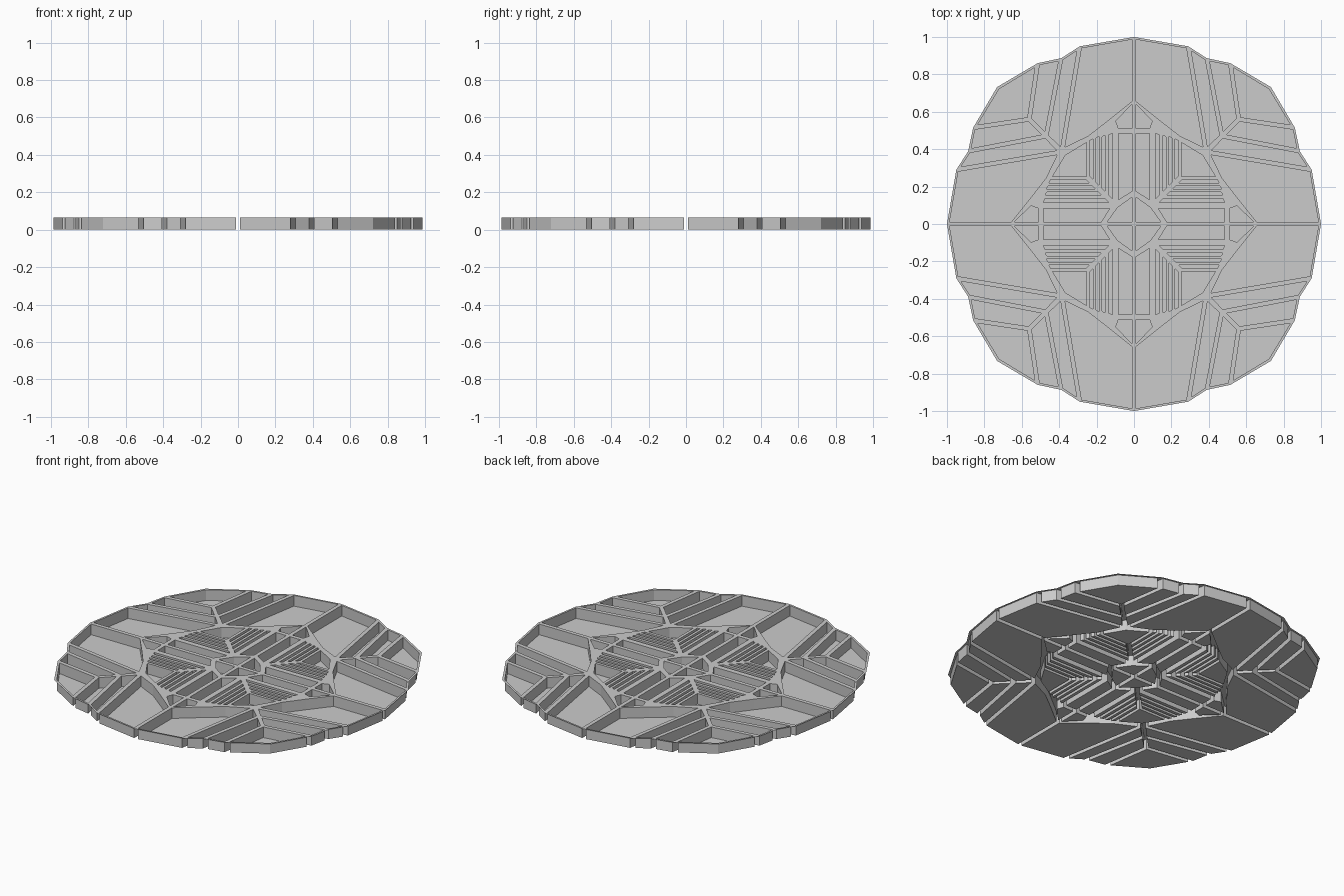
import bpy, bmesh
from mathutils import Vector

if "Cube" in bpy.data.objects:
    bpy.data.objects.remove(bpy.data.objects["Cube"])

H = 0.065   # height of the lattice above the tray floors
W = 0.012   # half width of the lattice bars

def inset(pts, d):
    """Shrink a counter-clockwise or clockwise polygon by d with mitred corners."""
    p = [Vector(q) for q in pts]
    n = len(p)
    area = sum(p[i].x * p[(i + 1) % n].y - p[(i + 1) % n].x * p[i].y for i in range(n))
    s = 1 if area > 0 else -1
    out = []
    for i in range(n):
        e1 = (p[i] - p[i - 1]).normalized()
        e2 = (p[(i + 1) % n] - p[i]).normalized()
        n1 = Vector((-e1.y, e1.x)) * s
        n2 = Vector((-e2.y, e2.x)) * s
        out.append(tuple(p[i] + (n1 + n2) * d / (1 + n1.dot(n2))))
    return out

def swap(pts):
    return [(y, x) for x, y in pts]

# Panels of one eighth, between the y axis and the diagonal
eighth = [
    inset([(0, 1), (.29, .95), (.385, .39), (.24, .46), (.13, .545), (0, .65)], W),  # outer field
    inset([(.385, .39), (.47, .47), (.39, .885), (.29, .95)], W),                   # ray strips
    inset([(.47, .47), (.56, .56), (.515, .86), (.39, .885)], W),
    [(.012, .64), (.097, .55), (.083, .51), (.012, .51)],                           # star tip
    [(.012, .485), (.083, .485), (.083, .13), (.012, .175)],                        # axis panel
]
# Comb strips ending on the diagonal
for a, b, top in ((.116, .136, .485), (.154, .172, .475), (.188, .204, .468), (.220, .237, .455)):
    eighth.append([(a, a + .02), (b, b + .02), (b, top - .01), (a, top)])

# Panels that straddle the diagonal
quarter = [
    [(.012, .012), (.142, .012), (.088, .088), (.012, .142)],                       # centre
    [(.255, .255), (.435, .255), (.367, .367), (.255, .435)],                       # star corner
    inset([(.56, .56), (.86, .515), (.73, .73), (.515, .86)], W),                   # outer corner
]
quarter += eighth + [swap(p) for p in eighth]
panels = [[(x * sx, y * sy) for x, y in p] for p in quarter for sx in (1, -1) for sy in (1, -1)]

# Scalloped outline of the whole disc
arc = [(0, 1), (.29, .95), (.388, .887), (.515, .86), (.732, .732)]
arc += swap(arc[:-1])[::-1]
outline = []
for k in range(4):
    outline += arc[:-1]
    arc = [(y, -x) for x, y in arc]

def finish(name, bm):
    me = bpy.data.meshes.new(name)
    bm.to_mesh(me)
    bm.free()
    ob = bpy.data.objects.new(name, me)
    bpy.context.collection.objects.link(ob)

# Thin top lattice with a hole for each panel
bm = bmesh.new()
edges = []
for loop in [outline] + panels:
    vs = [bm.verts.new((x, y, H)) for x, y in loop]
    edges += [bm.edges.new((vs[i - 1], vs[i])) for i in range(len(vs))]
bmesh.ops.triangle_fill(bm, edges=edges, use_beauty=True, normal=(0, 0, 1))
finish("top_lattice", bm)

# Sunken trays: a floor and walls for each panel
bm = bmesh.new()
for p in panels:
    area = sum(p[i - 1][0] * p[i][1] - p[i][0] * p[i - 1][1] for i in range(len(p)))
    if area < 0:
        p = p[::-1]
    lo = [bm.verts.new((x, y, 0)) for x, y in p]
    hi = [bm.verts.new((x, y, H)) for x, y in p]
    bm.faces.new(lo)
    for i in range(len(p)):
        bm.faces.new((lo[i], lo[i - 1], hi[i - 1], hi[i]))
bmesh.ops.reverse_faces(bm, faces=[f for f in bm.faces if abs(f.normal.z) < .5])
finish("sunken_trays", bm)
